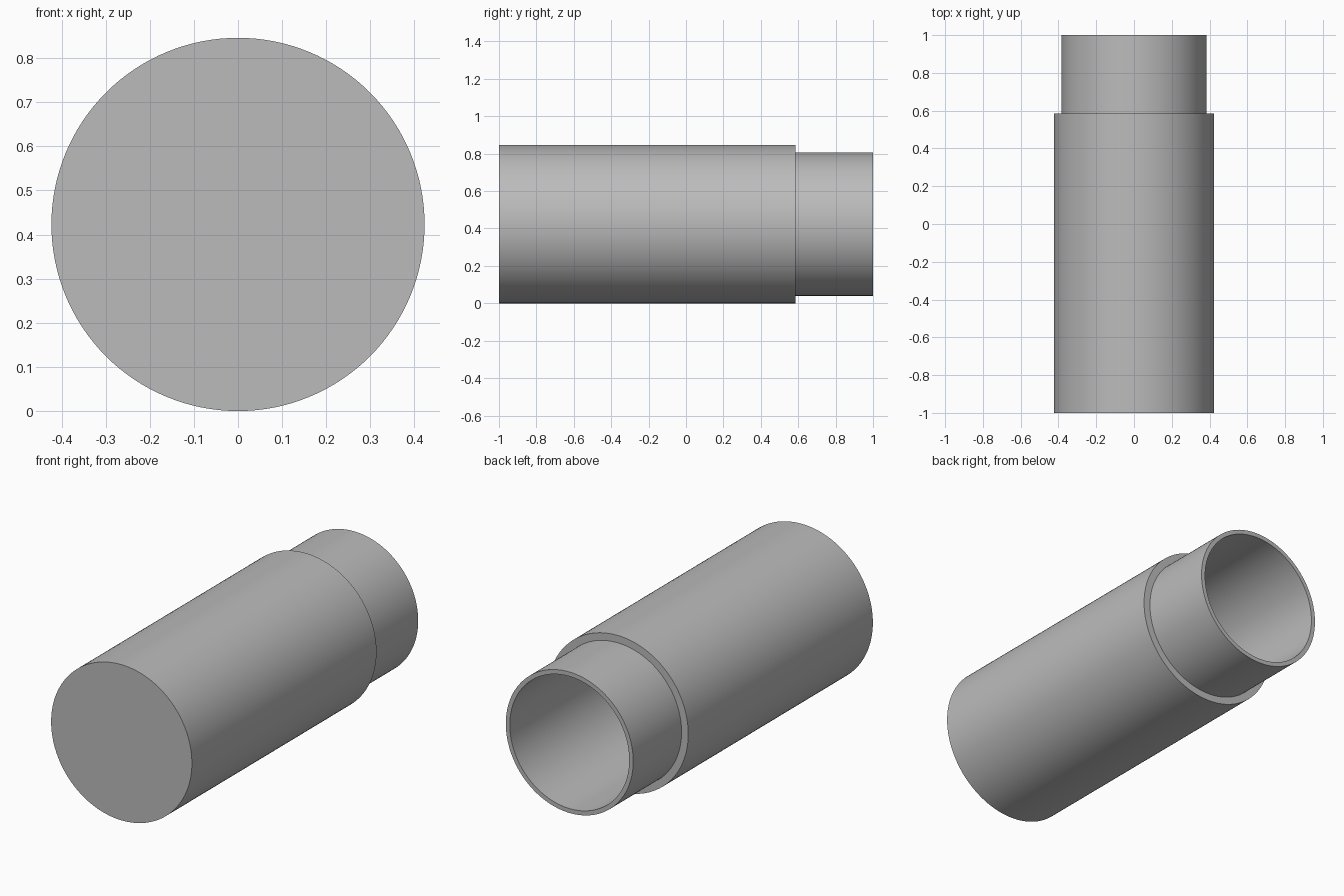
import bpy, bmesh, math
from mathutils import Matrix, Vector

cube = bpy.data.objects.get("Cube")
if cube:
    bpy.data.objects.remove(cube, do_unlink=True)

SEGMENTS = 128
BODY_R, NECK_R, BORE_R = 0.423, 0.383, 0.359
FRONT, SHOULDER, RIM, FLOOR = -1.0, 0.585, 1.0, -0.96

grey = bpy.data.materials.new("plain_grey")
grey.use_nodes = True
color = (0.5, 0.5, 0.5, 1)
grey.diffuse_color = color
grey.node_tree.nodes["Principled BSDF"].inputs["Base Color"].default_value = color

# Half section (radius, y): closed front, stepped neck, open bore
profile = [(0, FRONT), (BODY_R, FRONT), (BODY_R, SHOULDER), (NECK_R, SHOULDER),
           (NECK_R, RIM), (BORE_R, RIM), (BORE_R, FLOOR), (0, FLOOR)]

# Revolve the section around the lengthwise axis
bm = bmesh.new()
verts = [bm.verts.new((r, y, 0)) for r, y in profile]
edges = [bm.edges.new(pair) for pair in zip(verts, verts[1:])]
bmesh.ops.spin(bm, geom=verts + edges, cent=(0, 0, 0), axis=(0, 1, 0),
               angle=math.tau, steps=SEGMENTS, use_merge=True)
bmesh.ops.remove_doubles(bm, verts=bm.verts, dist=0.0001)
bmesh.ops.recalc_face_normals(bm, faces=bm.faces)

mesh = bpy.data.meshes.new("hollow_stepped_cylinder")
bm.to_mesh(mesh)
bm.free()
mesh.materials.append(grey)

body = bpy.data.objects.new("hollow_stepped_cylinder", mesh)
body.location.z = BODY_R
bpy.context.collection.objects.link(body)

# Smooth walls with crisp rims
bpy.ops.object.select_all(action="DESELECT")
body.select_set(True)
bpy.context.view_layer.objects.active = body
bpy.ops.object.shade_smooth_by_angle(angle=math.radians(30))
